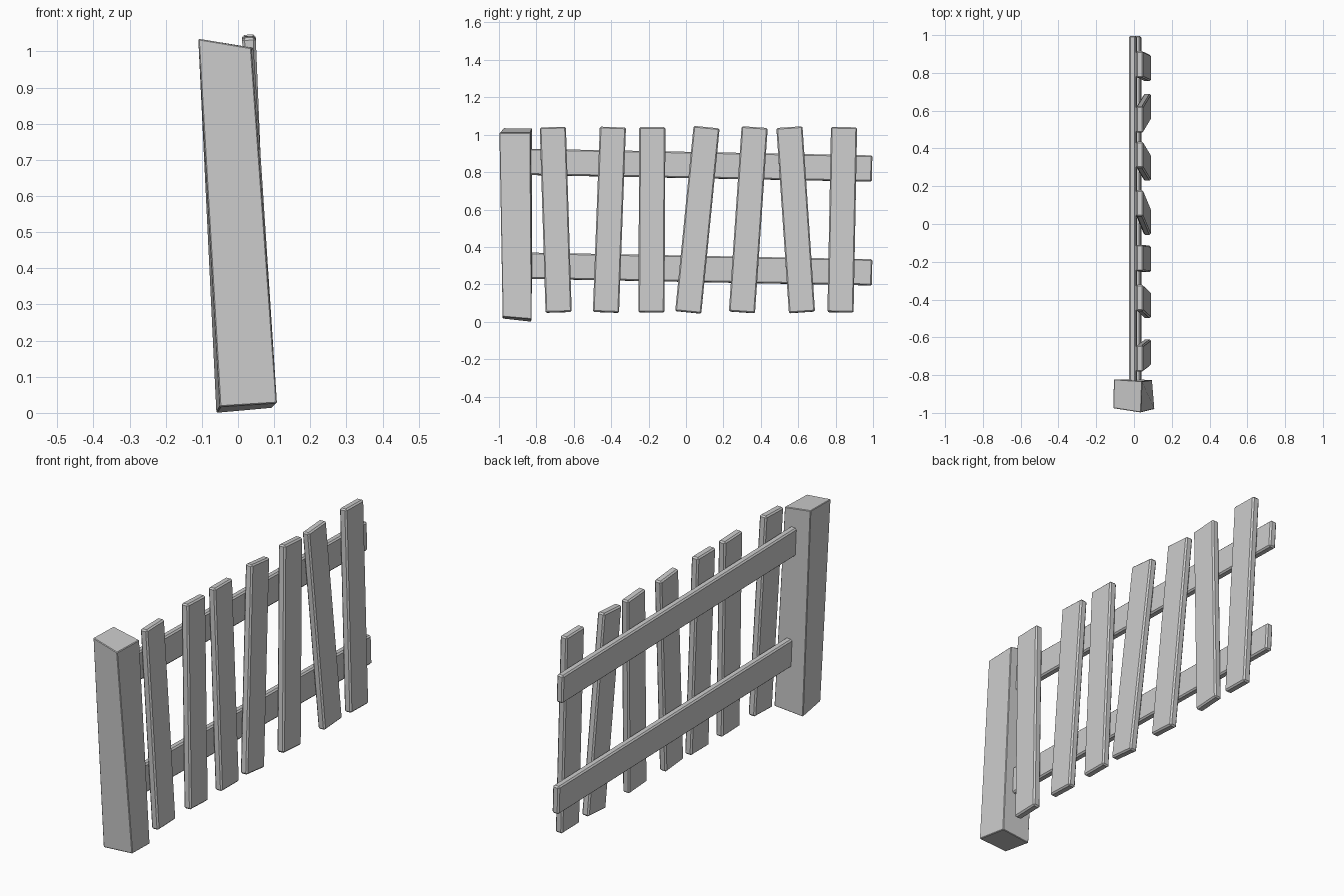
import bpy, bmesh
from mathutils import Vector, Matrix

if "Cube" in bpy.data.objects:
    bpy.data.objects.remove(bpy.data.objects["Cube"])


def finish(name, bm, bevel):
    bmesh.ops.recalc_face_normals(bm, faces=bm.faces)
    if bevel:
        bmesh.ops.bevel(bm, geom=list(bm.edges), offset=bevel, segments=1,
                        affect='EDGES', profile=0.5)
    mesh = bpy.data.meshes.new(name)
    bm.to_mesh(mesh)
    bm.free()
    obj = bpy.data.objects.new(name, mesh)
    bpy.context.collection.objects.link(obj)
    return obj


def board(name, start, end, side, width, thick, bevel):
    """Box running from start to end, its width lying along side."""
    start, end = Vector(start), Vector(end)
    along = (end - start).normalized()
    side = Vector(side)
    side = (side - along * side.dot(along)).normalized()
    normal = along.cross(side)
    rot = Matrix((along, side, normal)).transposed().to_4x4()
    size = Matrix.Diagonal(((end - start).length, width, thick, 1))
    bm = bmesh.new()
    bmesh.ops.create_cube(bm, size=1,
                          matrix=Matrix.Translation((start + end) / 2) @ rot @ size)
    return finish(name, bm, bevel)


def lean(z):
    """The whole fence leans: x shift at a given height."""
    return 0.041 * (1.04 - z)


# Leaning, slightly twisted corner post
bottom = [(-0.05, -0.98, 0.017), (0.108, -0.98, 0.027),
          (0.095, -0.825, 0.014), (-0.06, -0.828, 0.0)]
top = [(-0.11, -0.975, 1.035), (0.037, -0.998, 1.01),
       (0.043, -0.832, 1.01), (-0.106, -0.822, 1.034)]
bm = bmesh.new()
b = [bm.verts.new(c) for c in bottom]
t = [bm.verts.new(c) for c in top]
bm.faces.new(b)
bm.faces.new(t)
for i in range(4):
    j = (i + 1) % 4
    bm.faces.new((b[i], b[j], t[j], t[i]))
finish("post", bm, 0.003)

# Two sagging rails
for name, z0, z1 in (("upper_rail", 0.855, 0.819), ("lower_rail", 0.300, 0.264)):
    x = -0.013 + lean((z0 + z1) / 2)
    board(name, (x, -0.87, z0), (x, 0.995, z1), (-0.041, 0, 1), 0.14, 0.036, 0.007)

# Crooked pickets: centre y at the top and at the bottom
pickets = [(-0.712, -0.681), (-0.391, -0.428), (-0.18, -0.185), (0.11, 0.012),
           (0.367, 0.299), (0.553, 0.62), (0.845, 0.826)]
for i, (yt, yb) in enumerate(pickets, 1):
    board(f"picket_{i}", (0.03 + lean(0.05), yb, 0.05), (0.03, yt, 1.04),
          (0, 1, 0), 0.14, 0.038, 0.007)
